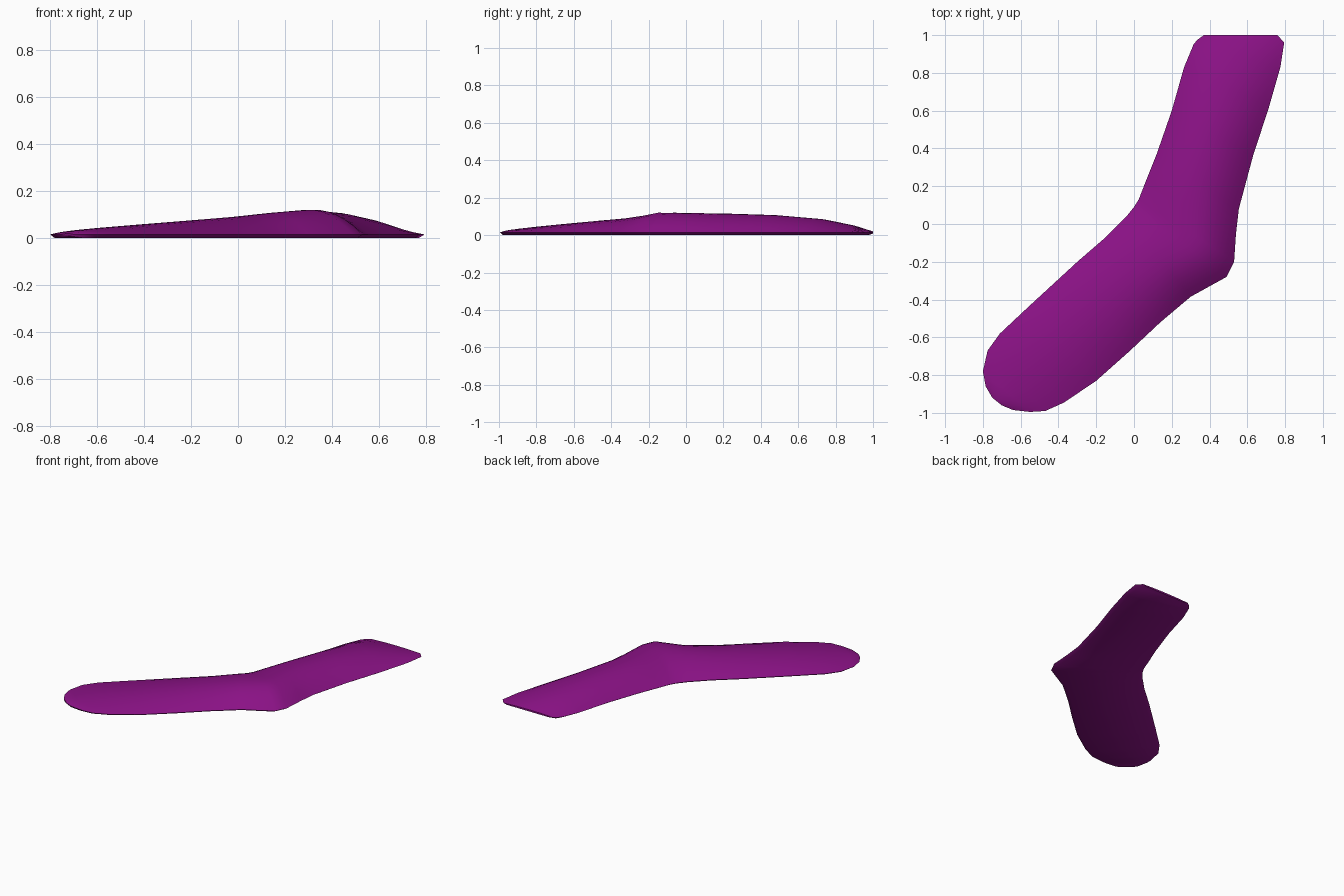
import bpy
import bmesh
from mathutils import Vector

default_cube = bpy.data.objects.get("Cube")
if default_cube:
    bpy.data.objects.remove(default_cube, do_unlink=True)

EDGE = 0.015      # height of the widest rim above the ground
ACROSS = 14       # segments over the domed top
INSET = 0.025     # how far the flat sole is drawn in from the rim

# Stations from toe to cuff: instep x, y / heel-side x, y / ridge height, ridge position
STATIONS = [
    (-.75, -.92, -.70, -.96, .019, .5),
    (-.785, -.86, -.64, -.985, .027, .5),
    (-.80, -.78, -.55, -.995, .032, .5),
    (-.775, -.67, -.47, -.99, .038, .5),
    (-.71, -.58, -.37, -.945, .046, .5),
    (-.55, -.43, -.20, -.83, .06, .5),
    (-.30, -.20, -.02, -.67, .078, .5),
    (-.15, -.07, .14, -.52, .091, .5),
    (-.04, .04, .30, -.385, .107, .55),
    (.0, .09, .49, -.28, .12, .63),
    (.025, .13, .53, -.20, .12, .6),
    (.06, .22, .54, -.05, .118, .55),
    (.12, .37, .555, .08, .115, .5),
    (.20, .60, .63, .36, .107, .5),
    (.265, .83, .715, .62, .086, .52),
    (.315, .95, .775, .83, .053, .52),
    (.335, .975, .795, .96, .03, .5),
    (.37, 1, .76, 1, .02, .5),
]


def make_material(name, colour):
    material = bpy.data.materials.new(name)
    material.use_nodes = True
    material.diffuse_color = colour
    material.node_tree.nodes["Principled BSDF"].inputs["Base Color"].default_value = colour
    return material


def section(bm, station, is_end):
    """One closed ring: a domed top and a flat sole drawn in from the rim."""
    ax, ay, bx, by, height, ridge = station
    left, right = Vector((ax, ay, EDGE)), Vector((bx, by, EDGE))
    ring = []
    for i in range(ACROSS + 1):
        u = i / ACROSS
        side = (ridge - u) / ridge if u < ridge else (u - ridge) / (1 - ridge)
        point = left.lerp(right, u)
        point.z += (height - EDGE) * (1 - side ** 2)
        ring.append(bm.verts.new(point))
    # Sole corners; the end rings lift slightly to round off the toe and cuff
    inward = (right - left).normalized() * min(INSET, (right - left).length / 4)
    for corner in (right - inward, left + inward):
        corner.z = 0.008 if is_end else 0
        ring.append(bm.verts.new(corner))
    return ring


# Sock body lofted through the stations
bm = bmesh.new()
last = len(STATIONS) - 1
rings = [section(bm, s, i in (0, last)) for i, s in enumerate(STATIONS)]
for ring, following in zip(rings, rings[1:]):
    count = len(ring)
    for i in range(count):
        j = (i + 1) % count
        bm.faces.new((ring[i], ring[j], following[j], following[i]))
bm.faces.new(rings[0])
bm.faces.new(rings[-1])
bmesh.ops.recalc_face_normals(bm, faces=bm.faces)

mesh = bpy.data.meshes.new("sock")
bm.to_mesh(mesh)
bm.free()
mesh.materials.append(make_material("purple wool", (0.26, 0.006, 0.24, 1)))

sock = bpy.data.objects.new("sock", mesh)
bpy.context.collection.objects.link(sock)
bpy.ops.object.select_all(action="DESELECT")
sock.select_set(True)
bpy.context.view_layer.objects.active = sock
bpy.ops.object.shade_smooth_by_angle(angle=0.7)
